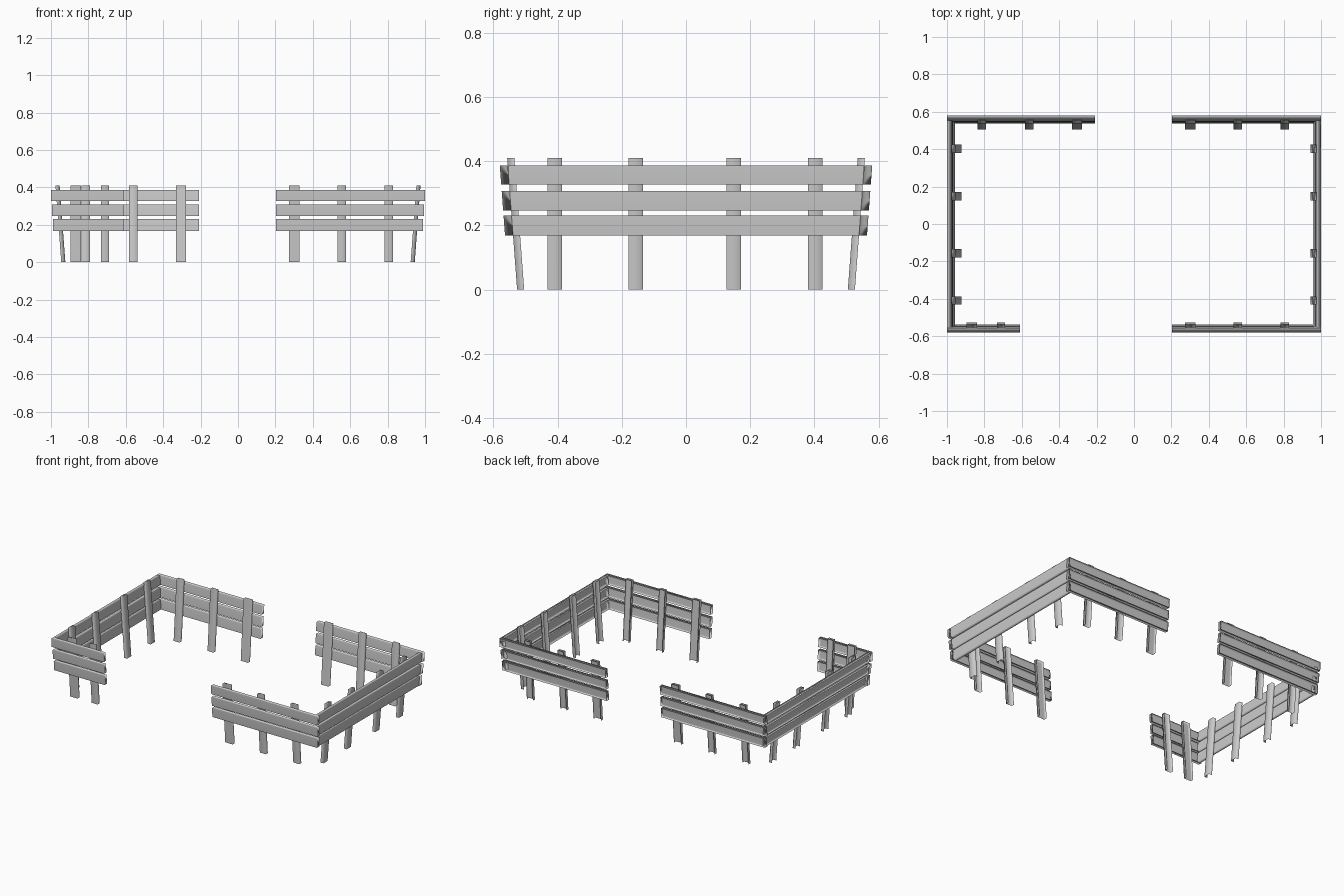
import bpy, bmesh
from mathutils import Vector

if "Cube" in bpy.data.objects:
    bpy.data.objects.remove(bpy.data.objects["Cube"])

LEAN = 0.075          # outward lean per unit of height
POST_TOP = 0.41
RAILS = [(0.168, 0.231), (0.247, 0.308), (0.328, 0.387)]

grey = bpy.data.materials.new("pale grey")
grey.diffuse_color = (0.6, 0.6, 0.6, 1)
grey.use_nodes = True
grey.node_tree.nodes["Principled BSDF"].inputs["Base Color"].default_value = grey.diffuse_color


def leaning_channel(name, out, base, u0, u1, d0, d1, z0, z1, post=False):
    """Box along a fence line (u along it, d outward), left open on one long side."""
    out = Vector(out)
    along = Vector((abs(out.y), abs(out.x), 0))
    bm = bmesh.new()
    v = {}
    for i, u in enumerate((u0, u1)):
        for j, d in enumerate((d0, d1)):
            for k, z in enumerate((z0, z1)):
                p = along * u + out * (base + d + LEAN * z)
                v[i, j, k] = bm.verts.new((p.x, p.y, z))
    for axis in range(3):
        for s in (0, 1):
            loop = []
            for a, b in ((0, 0), (1, 0), (1, 1), (0, 1)):
                key = [a, b]
                key.insert(axis, s)
                loop.append(v[tuple(key)])
            bm.faces.new(loop)
    bmesh.ops.recalc_face_normals(bm, faces=bm.faces)
    bm.normal_update()
    # boards are hollow behind: open to the back (+y) or to the left (-x)
    hollow = Vector((0, 1, 0)) if out.y else Vector((-1, 0, 0))
    gone = [f for f in bm.faces
            if f.normal.dot(hollow) > 0.9 or (post and f.normal.z < -0.9)]
    bmesh.ops.delete(bm, geom=gone, context='FACES')
    me = bpy.data.meshes.new(name)
    bm.to_mesh(me)
    bm.free()
    me.materials.append(grey)
    me.shade_smooth()
    ob = bpy.data.objects.new(name, me)
    bpy.context.collection.objects.link(ob)
    # smooth shading led by the broad face
    mod = ob.modifiers.new("broad face shading", 'WEIGHTED_NORMAL')
    mod.mode = 'FACE_AREA'
    mod.weight = 80


def fence(name, out, base, ends, posts):
    # three rails on the outside; corner ends spread with the lean
    for n, (z0, z1) in enumerate(RAILS):
        cut = 0.005 * (2 - n)
        u0, u1 = (e - cut * (1 if e > 0 else -1) if abs(e) > 0.5 and e != -0.609 else e
                  for e in ends)
        leaning_channel(f"{name}_rail_{n + 1}", out, base, u0, u1, 0, 0.025, z0, z1)
    # posts on the inside
    for n, (c, w) in enumerate(posts):
        leaning_channel(f"{name}_post_{n + 1}", out, base, c - w / 2, c + w / 2,
                        -0.022, 0, 0, POST_TOP, True)


# long sides, with gateways
right_posts = [(0.30, 0.055), (0.555, 0.045), (0.807, 0.045)]
left_posts = [(-0.815, 0.045), (-0.56, 0.045), (-0.305, 0.055)]
short_posts = [(-0.867, 0.055), (-0.711, 0.045)]
fence("front_right", (0, -1, 0), 0.526, (0.202, 0.999), right_posts)
fence("front_left", (0, -1, 0), 0.526, (-0.999, -0.609), short_posts)
fence("back_right", (0, 1, 0), 0.526, (0.202, 0.999), right_posts)
fence("back_left", (0, 1, 0), 0.526, (-0.999, -0.208), left_posts)

# short ends
side_posts = [(y, 0.045) for y in (-0.409, -0.157, 0.149, 0.402)]
for name, sx in (("right_side", 1), ("left_side", -1)):
    fence(name, (sx, 0, 0), 0.945, (-0.553, 0.553), side_posts)
